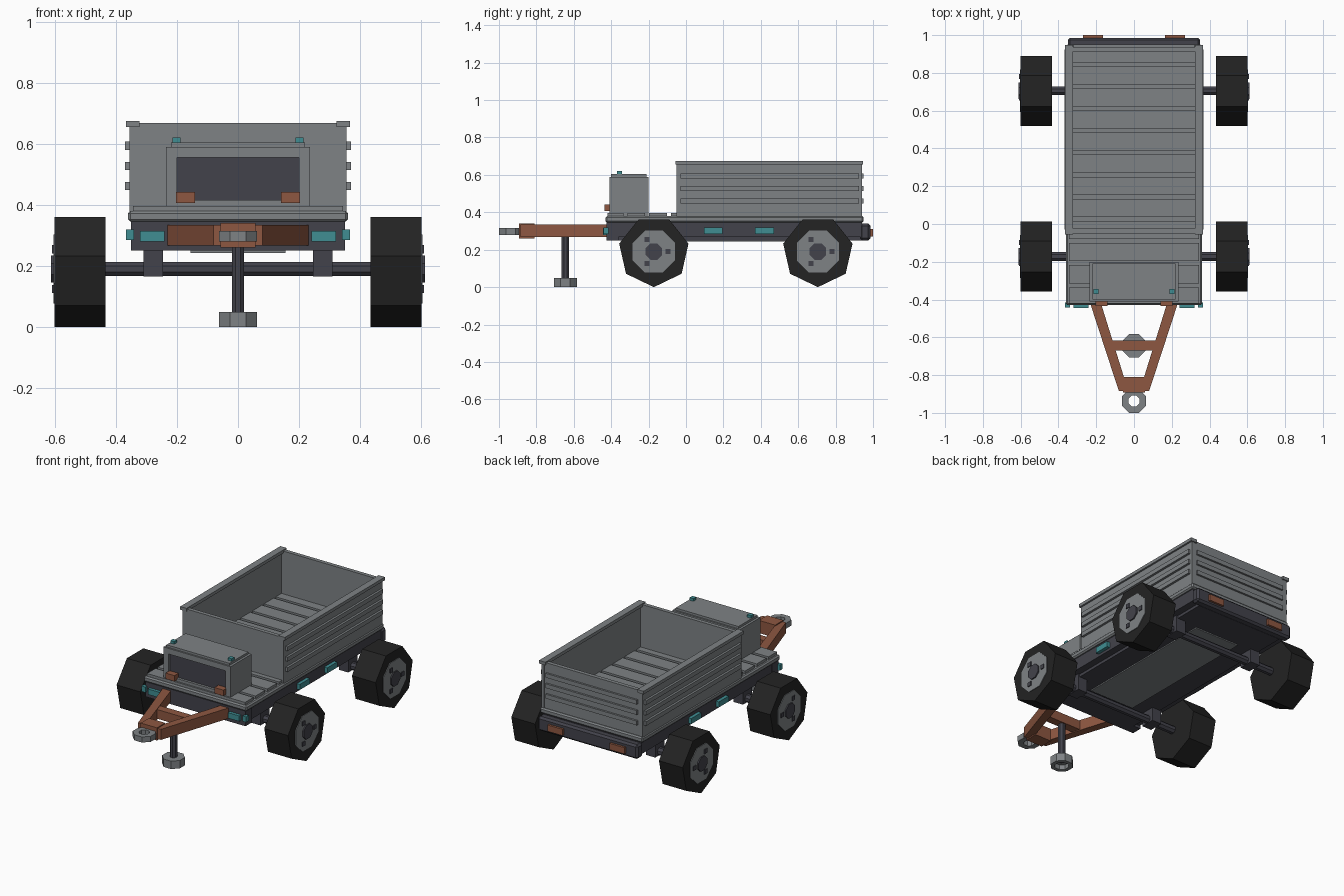
import bpy, bmesh, math
from mathutils import Matrix, Vector

cube = bpy.data.objects.get("Cube")
if cube:
    bpy.data.objects.remove(cube, do_unlink=True)


def material(name, r, g, b):
    m = bpy.data.materials.new(name)
    m.use_nodes = True
    m.diffuse_color = (r, g, b, 1)
    m.node_tree.nodes["Principled BSDF"].inputs["Base Color"].default_value = (r, g, b, 1)
    return m


GREY = material("grey_metal", 0.21, 0.225, 0.235)
DARK = material("dark_metal", 0.055, 0.055, 0.07)
RUBBER = material("black_rubber", 0.017, 0.017, 0.017)
ORANGE = material("rust_orange", 0.27, 0.095, 0.053)
TEAL = material("teal_reflector", 0.05, 0.27, 0.29)


def finish(name, bm, mat):
    bmesh.ops.recalc_face_normals(bm, faces=bm.faces)
    mesh = bpy.data.meshes.new(name)
    bm.to_mesh(mesh)
    bm.free()
    mesh.materials.append(mat)
    obj = bpy.data.objects.new(name, mesh)
    bpy.context.collection.objects.link(obj)
    return obj


def box(name, x, y, z, mat, bevel=0):
    """Box given by its (low, high) range on each axis."""
    bm = bmesh.new()
    size = [r[1] - r[0] for r in (x, y, z)]
    mid = [(r[0] + r[1]) / 2 for r in (x, y, z)]
    bmesh.ops.create_cube(bm, size=1, matrix=Matrix.Translation(mid) @ Matrix.Diagonal((*size, 1)))
    if bevel:
        bmesh.ops.bevel(bm, geom=bm.edges[:], offset=bevel, segments=1, affect='EDGES')
    return finish(name, bm, mat)


def pair(name, x, y, z, mat, bevel=0):
    """The same box on the left (+x) and on the right."""
    box("left_" + name, x, y, z, mat, bevel)
    box("right_" + name, (-x[1], -x[0]), y, z, mat, bevel)


def rod(name, start, end, radius, sides, mat, turn=0):
    bm = bmesh.new()
    a, b = Vector(start), Vector(end)
    rot = (b - a).to_track_quat('Z', 'Y').to_matrix().to_4x4()
    bmesh.ops.create_cone(bm, cap_ends=True, segments=sides, radius1=radius, radius2=radius,
                          depth=(b - a).length,
                          matrix=Matrix.Translation((a + b) / 2) @ rot @ Matrix.Rotation(turn, 4, 'Z'))
    return finish(name, bm, mat)


def lathe(name, profile, centre, sides, mat):
    """Closed (radius, height) profile turned around the z axis."""
    bm = bmesh.new()
    verts = [bm.verts.new((r, 0, h)) for r, h in profile]
    edges = [bm.edges.new((verts[i - 1], verts[i])) for i in range(len(verts))]
    half = Matrix.Rotation(math.pi / sides, 3, 'Z')
    bmesh.ops.rotate(bm, verts=verts, cent=(0, 0, 0), matrix=half)
    bmesh.ops.spin(bm, geom=verts + edges, cent=(0, 0, 0), axis=(0, 0, 1),
                   angle=math.tau, steps=sides, use_duplicate=False)
    bmesh.ops.remove_doubles(bm, verts=bm.verts[:], dist=0.0005)
    bmesh.ops.translate(bm, verts=bm.verts[:], vec=centre)
    return finish(name, bm, mat)


# Chassis, bumpers and belly plate
box("chassis", (-0.345, 0.345), (-0.42, 0.94), (0.268, 0.35), DARK)
box("lower_frame", (-0.3, 0.3), (-0.41, 0.94), (0.25, 0.27), DARK)
box("front_crossmember", (-0.35, 0.35), (-0.425, -0.36), (0.25, 0.345), DARK)
box("rear_bumper", (-0.35, 0.35), (0.93, 0.986), (0.25, 0.34), DARK, 0.012)
box("belly_plate", (-0.155, 0.155), (-0.2, 0.74), (0.243, 0.255), GREY)
pair("rear_light", (0.165, 0.27), (0.975, 1.0), (0.272, 0.312), ORANGE)

# Deck and floor planks
box("deck", (-0.36, 0.36), (-0.43, 0.95), (0.345, 0.38), GREY, 0.008)
for i in range(12):
    y = -0.383 + 0.117 * i
    box(f"floor_plank_{i + 1}", (-0.343, 0.343), (max(y - 0.048, -0.42), min(y + 0.048, 0.93)),
        (0.375, 0.397), GREY)

# Cargo box with top rails and ribs
pair("cargo_wall", (0.335, 0.355), (-0.05, 0.94), (0.375, 0.66), GREY)
pair("top_rail", (0.322, 0.366), (-0.055, 0.947), (0.655, 0.675), GREY)
box("cargo_front_wall", (-0.345, 0.345), (-0.05, -0.025), (0.375, 0.668), GREY)
box("cargo_rear_wall", (-0.345, 0.345), (0.913, 0.938), (0.375, 0.668), GREY)
for i in range(3):
    z = (0.448 + 0.066 * i, 0.475 + 0.066 * i)
    pair(f"side_rib_{i + 1}", (0.35, 0.369), (-0.03, 0.925), z, GREY)
    box(f"rear_rib_{i + 1}", (-0.32, 0.32), (0.935, 0.95), z, GREY)

# Front locker with a recessed dark panel
locker = box("locker", (-0.235, 0.235), (-0.41, -0.2), (0.38, 0.59), GREY)
locker.data.materials.append(DARK)
bm = bmesh.new()
bm.from_mesh(locker.data)
bm.normal_update()
front = min(bm.faces, key=lambda f: f.normal.y)
bmesh.ops.inset_region(bm, faces=[front], thickness=0.05)
bmesh.ops.inset_region(bm, faces=[front], thickness=0.0005, depth=-0.015)
front.material_index = 1
bm.to_mesh(locker.data)
bm.free()
box("locker_lid", (-0.22, 0.22), (-0.4, -0.21), (0.585, 0.604), GREY)
pair("locker_latch", (0.14, 0.203), (-0.435, -0.39), (0.406, 0.443), ORANGE)
pair("locker_lamp", (0.188, 0.215), (-0.37, -0.343), (0.6, 0.62), TEAL)

# Reflectors
pair("front_reflector", (0.24, 0.32), (-0.445, -0.42), (0.28, 0.315), TEAL)
pair("corner_reflector", (0.34, 0.366), (-0.442, -0.415), (0.285, 0.32), TEAL)
for n, y in (("mid", 0.145), ("rear", 0.42)):
    pair(n + "_side_reflector", (0.34, 0.366), (y - 0.05, y + 0.05), (0.285, 0.32), TEAL)

# Towing frame
for side, s in (("left", 1), ("right", -1)):
    bm = bmesh.new()
    ends = [(0.175, -0.42), (0.232, -0.42), (0.08, -0.885), (0.03, -0.885)]
    face = bm.faces.new([bm.verts.new((s * x, y, 0.267)) for x, y in ends])
    top = bmesh.ops.extrude_face_region(bm, geom=[face])["geom"]
    bmesh.ops.translate(bm, verts=[v for v in top if isinstance(v, bmesh.types.BMVert)], vec=(0, 0, 0.067))
    finish(side + "_tow_arm", bm, ORANGE)
box("tow_crossbar", (-0.115, 0.115), (-0.67, -0.618), (0.272, 0.33), ORANGE)
box("tow_nose", (-0.057, 0.057), (-0.892, -0.81), (0.26, 0.34), ORANGE)
lathe("tow_ring", [(0.032, 0.28), (0.068, 0.28), (0.068, 0.315), (0.032, 0.315)], (0, -0.937, 0), 8, GREY)

# Jack leg with a hollow foot
rod("jack_leg", (0, -0.645, 0.03), (0, -0.645, 0.28), 0.022, 8, DARK, math.pi / 8)
lathe("jack_foot", [(0.042, 0), (0.067, 0), (0.067, 0.05), (0, 0.05), (0, 0.03), (0.042, 0.03)],
      (0, -0.645, 0), 8, GREY)

# Axles, suspension blocks and wheels
R = 0.19
for end, y in (("front", -0.172), ("rear", 0.705)):
    rod(end + "_axle", (-0.59, y, R), (0.59, y, R), 0.025, 8, DARK, math.pi / 8)
    pair(end + "_axle_block", (0.245, 0.31), (y - 0.045, y + 0.045), (0.165, 0.27), DARK)
    for side, s in (("left", 1), ("right", -1)):
        name = f"{end}_{side}_"

        def disc(part, x0, x1, radius, sides, mat, dy=0, dz=0, turn=0):
            """Disc across the axle; the first corner points straight down before the turn."""
            bm = bmesh.new()
            ring = [math.tau * k / sides + turn for k in range(sides)]
            face = bm.faces.new([bm.verts.new((s * x0, y + dy + radius * math.sin(a),
                                               R + dz - radius * math.cos(a))) for a in ring])
            out = bmesh.ops.extrude_face_region(bm, geom=[face])["geom"]
            bmesh.ops.translate(bm, verts=[v for v in out if isinstance(v, bmesh.types.BMVert)],
                                vec=(s * (x1 - x0), 0, 0))
            finish(name + part, bm, mat)

        disc("tyre", 0.434, 0.6, R, 7, RUBBER)
        disc("rim", 0.58, 0.604, 0.122, 8, GREY, turn=math.pi / 8)
        disc("hub", 0.59, 0.612, 0.048, 8, DARK, turn=math.pi / 8)
        for k in range(3):
            a = math.tau * k / 3
            disc(f"bolt_{k + 1}", 0.595, 0.609, 0.019, 4, DARK, 0.075 * math.cos(a),
                 0.075 * math.sin(a), math.pi / 4)
